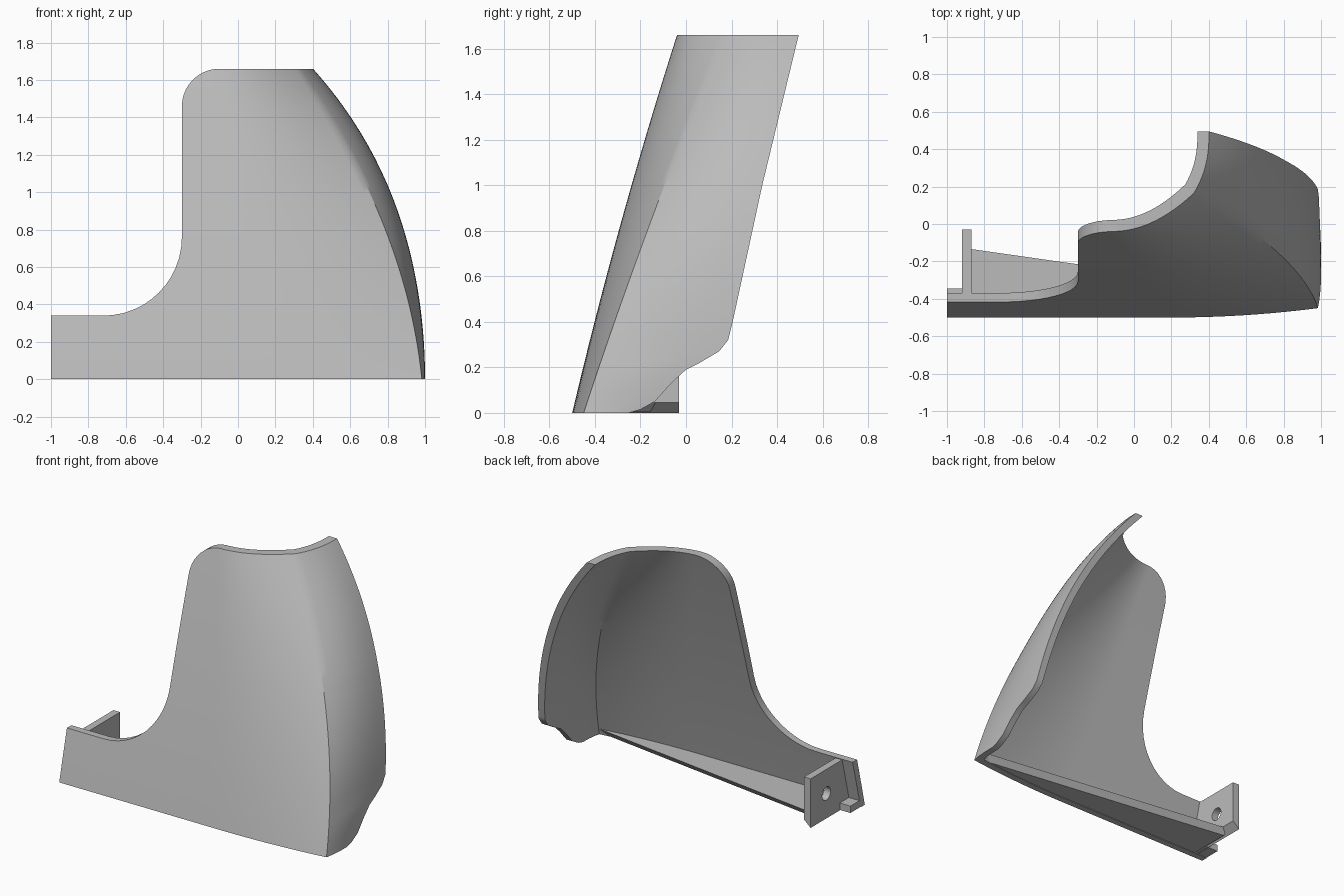
import bpy
import bmesh
import math
from mathutils import Vector

if "Cube" in bpy.data.objects:
    bpy.data.objects.remove(bpy.data.objects["Cube"], do_unlink=True)

grey = bpy.data.materials.new("plain_grey")
grey.use_nodes = True
colour = (0.5, 0.5, 0.5, 1)
grey.diffuse_color = colour
grey.node_tree.nodes["Principled BSDF"].inputs["Base Color"].default_value = colour

TOP, WING = 1.66, 0.34


def add_object(name, verts, faces):
    mesh = bpy.data.meshes.new(name)
    mesh.from_pydata(verts, [], faces)
    bm = bmesh.new()
    bm.from_mesh(mesh)
    bmesh.ops.recalc_face_normals(bm, faces=bm.faces)
    bm.to_mesh(mesh)
    bm.free()
    mesh.materials.append(grey)
    obj = bpy.data.objects.new(name, mesh)
    bpy.context.collection.objects.link(obj)
    return obj


def prism(name, low, high):
    """Solid between two matching loops of points."""
    n = len(low)
    faces = [tuple(range(n)), tuple(range(n, 2 * n))]
    faces += [(i, (i + 1) % n, n + (i + 1) % n, n + i) for i in range(n)]
    return add_object(name, low + high, faces)


# Outline of the shell: stepped inner edge and wavy rear edge
def left_edge(z):
    if z <= WING:
        return -0.72
    if z < 0.76:
        return -0.72 + math.sqrt(max(0, 0.42 ** 2 - (0.76 - z) ** 2))
    if z < 1.46:
        return -0.3
    return -0.1 - math.sqrt(max(0, 0.2 ** 2 - (z - 1.46) ** 2))


REAR = [(0, -0.25), (0.015, -0.2), (0.05, -0.137), (0.13, -0.065), (0.19, 0),
        (0.22, 0.06), (0.27, 0.145), (0.32, 0.185), (0.4, 0.205), (1, 0.335), (TOP, 0.495)]


def rear_edge(z):
    for (z0, y0), (z1, y1) in zip(REAR, REAR[1:]):
        if z <= z1:
            return y0 + (y1 - y0) * (z - z0) / (z1 - z0)
    return REAR[-1][1]


FRONT_N, SIDE_N, WING_N = 28, 12, 4


def section(z, inset):
    """Horizontal slice: wing, curved front, corner crease, curved side."""
    t = inset * (0.045 + 0.01 * z)
    k = 1 - 0.25 * z / TOP
    flat = -0.5 + 0.235 * z + 0.0255 * z * z + t
    cx = 0.983 - 0.1 * z - 0.18 * z * z - t * k
    cy = -0.45 + 0.33 * z + 0.025 * z * z + t * k
    mx = 1 - 0.165 * z ** 2 - 0.019 * z ** 4 - t
    start = 0.2 - 0.19 * z
    rear, left = rear_edge(z), left_edge(z)
    pts = [(-1 + 0.28 * i / WING_N, flat, z) for i in range(WING_N)]
    for i in range(FRONT_N + 1):
        x = left + (cx - left) * i / FRONT_N
        bend = max(0, (x - start) / (cx - start)) ** 2
        pts.append((x, flat + (cy - flat) * bend, z))
    for i in range(1, SIDE_N + 1):
        u = i / SIDE_N
        pts.append((cx + (mx - cx) * (1 - (1 - u) ** 2.5), cy + (rear - cy) * u, z))
    return pts


# Row heights, closer together round the curved corners
heights = {round(z, 4) for z, _ in REAR} | {WING}
heights |= {round(0.76 - 0.42 * math.cos(math.pi * i / 24), 4) for i in range(13)}
heights |= {round(1.46 + 0.2 * math.sin(math.pi * i / 20), 4) for i in range(11)}
heights |= {round(0.76 + 0.07 * i, 4) for i in range(10)}
heights |= {0.03, 0.09, 0.16, 0.295}
rows = sorted(heights)
rows = [z for i, z in enumerate(rows) if i == 0 or z - rows[i - 1] > 0.0005]

# Shell: outer skin, inner skin and a rim between them
outer = [p for z in rows for p in section(z, 0)]
inner = [p for z in rows for p in section(z, 1)]
width, count = len(outer) // len(rows), len(outer)
skin = []
for r in range(len(rows) - 1):
    first = 0 if rows[r + 1] <= WING + 0.0001 else WING_N
    for c in range(first, width - 1):
        a = r * width + c
        skin.append((a, a + 1, a + width + 1, a + width))
edges = {(f[i], f[(i + 1) % 4]) for f in skin for i in range(4)}
rim = [(b, a, a + count, b + count) for a, b in edges if (b, a) not in edges]
back = [tuple(v + count for v in reversed(f)) for f in skin]
shell = add_object("curved_shell", outer + inner, skin + back + rim)
bm = bmesh.new()
bm.from_mesh(shell.data)
bmesh.ops.delete(bm, geom=[v for v in bm.verts if not v.link_faces], context='VERTS')
bm.to_mesh(shell.data)
bm.free()
bpy.ops.object.select_all(action='DESELECT')
shell.select_set(True)
bpy.context.view_layer.objects.active = shell
bpy.ops.object.shade_smooth_by_angle(angle=math.radians(30))

# Tapered stiffening shelf along the bottom, bevelled underneath
shelf = [(-0.9, -0.13), (0.93, -0.39), (0.93, -0.43), (0.3, -0.47), (-0.9, -0.47)]
prism("bottom_shelf",
      [(x, y - (0.03 if i < 2 else 0), 0.003) for i, (x, y) in enumerate(shelf)],
      [(x, y, 0.045) for x, y in shelf])

# Small tab at the end of the wing
tab = [(-1, -0.345), (-0.91, -0.345), (-0.91, -0.47), (-1, -0.47)]
prism("end_tab", [(x, y, 0.003) for x, y in tab], [(x, y, 0.05) for x, y in tab])

# Upright mounting plate with a bevelled foot and a bolt hole
plate = [(-0.47, 0), (-0.03, 0), (-0.03, 0.335), (-0.385, 0.335)]
mount = prism("mounting_plate", [(-0.92, y, z) for y, z in plate],
              [(-0.87, y, max(z, 0.045)) for y, z in plate])
bpy.ops.mesh.primitive_cylinder_add(vertices=32, radius=0.045, depth=0.3,
                                    location=(-0.9, -0.2, 0.17),
                                    rotation=(0, math.pi / 2, 0))
cutter = bpy.context.object
cutter.name = "hole_cutter"
cutter.hide_render = True
hole = mount.modifiers.new("bolt_hole", 'BOOLEAN')
hole.object = cutter
hole.solver = 'EXACT'
bpy.context.view_layer.objects.active = mount
bpy.ops.object.modifier_apply(modifier=hole.name)
bpy.data.objects.remove(cutter, do_unlink=True)
